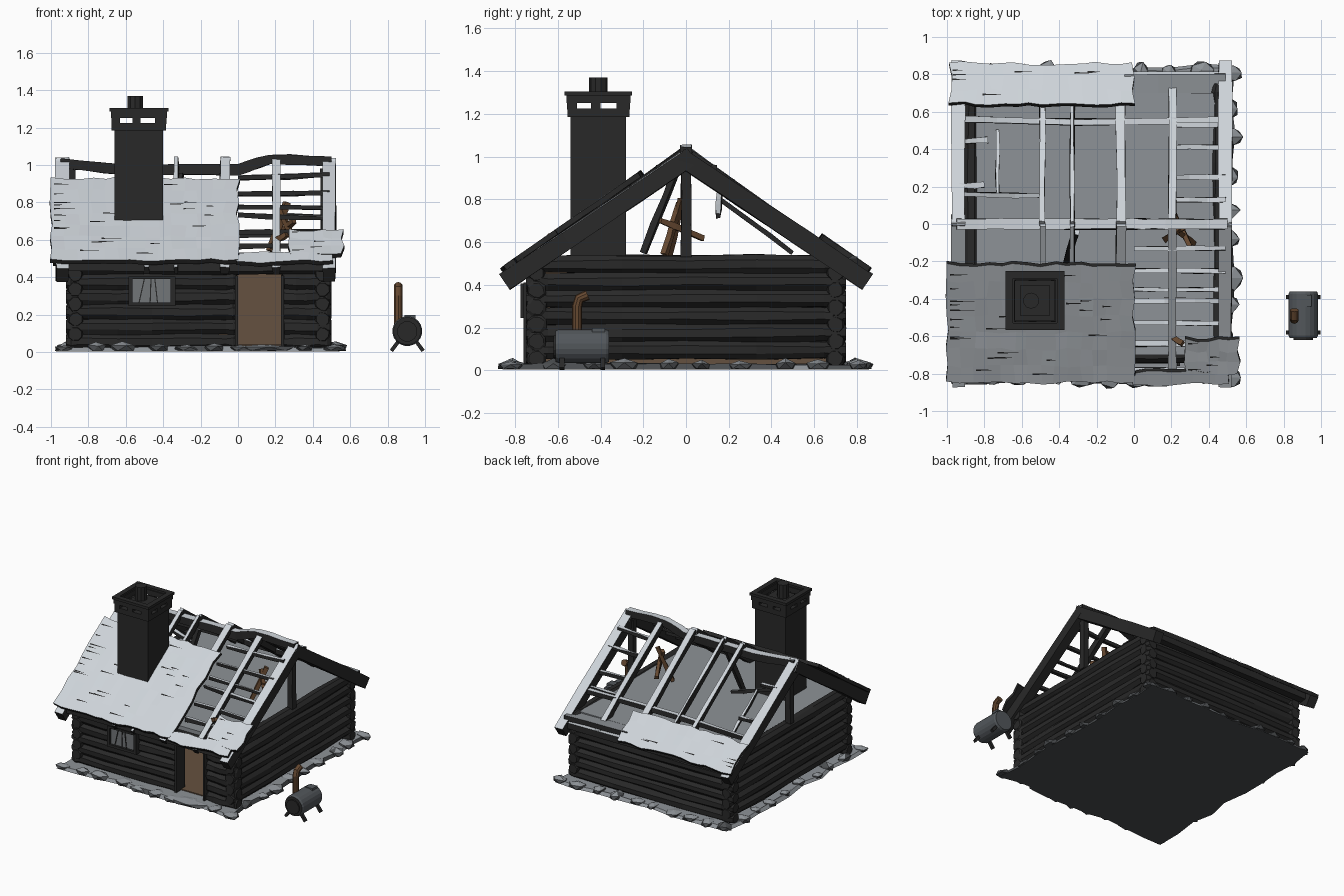
import bpy, bmesh, math, random
from mathutils import Vector

if "Cube" in bpy.data.objects:
    bpy.data.objects.remove(bpy.data.objects["Cube"])

random.seed(4)


def mat(name, r, g, b):
    m = bpy.data.materials.new(name)
    m.diffuse_color = (r, g, b, 1)
    m.use_nodes = True
    m.node_tree.nodes["Principled BSDF"].inputs["Base Color"].default_value = m.diffuse_color
    return m


DARK = mat("charred wood", .022, .022, .022)
SNOW = mat("snow", .62, .66, .70)
GREY = mat("attic grey", .27, .29, .31)
STONE = mat("base stone", .07, .075, .08)
BROWN = mat("inner wood", .13, .083, .05)
RUST = mat("rusty brown", .13, .065, .03)
IRON = mat("iron", .085, .095, .105)
GLASS = mat("window glass", .17, .18, .19)


def finish(name, bm, mats, rule=None):
    bmesh.ops.recalc_face_normals(bm, faces=bm.faces[:])
    bm.normal_update()
    if rule:
        for f in bm.faces:
            f.material_index = rule(f)
    me = bpy.data.meshes.new(name)
    bm.to_mesh(me)
    bm.free()
    for m in mats:
        me.materials.append(m)
    ob = bpy.data.objects.new(name, me)
    bpy.context.collection.objects.link(ob)
    return ob


def snowy(f):
    return 1 if f.normal.z > .5 else 0


def loft(name, pts, section, scales, mats, rule=None, jit=0.0):
    """Sweep a cross-section along a path with a scale at each point."""
    bm = bmesh.new()
    pts = [Vector(p) for p in pts]
    rings = []
    for i, p in enumerate(pts):
        d = (pts[min(i + 1, len(pts) - 1)] - pts[max(i - 1, 0)]).normalized()
        side = d.cross(Vector((0, 0, 1)))
        side = side.normalized() if side.length > .01 else Vector((1, 0, 0))
        up = side.cross(d)
        j = lambda: random.uniform(-jit, jit)
        rings.append([bm.verts.new(p + side * (a * scales[i] + j()) + up * (b * scales[i] + j()))
                      for a, b in section])
    n = len(section)
    for r, s in zip(rings, rings[1:]):
        for k in range(n):
            bm.faces.new((r[k], r[(k + 1) % n], s[(k + 1) % n], s[k]))
    bm.faces.new(rings[0])
    bm.faces.new(rings[-1])
    return finish(name, bm, mats, rule)


def circle(r, n):
    return [(r * math.cos(math.tau * (k + .5) / n), r * math.sin(math.tau * (k + .5) / n)) for k in range(n)]


def beam(name, pts, w, h, mats=(DARK, SNOW), jit=.004):
    path = []
    for p, q in zip(pts, pts[1:]):
        path += [Vector(p).lerp(Vector(q), t / 3) for t in range(3)]
    path.append(Vector(pts[-1]))
    rect = [(-w / 2, -h / 2), (w / 2, -h / 2), (w / 2, h / 2), (-w / 2, h / 2)]
    return loft(name, path, rect, [1] * len(path), mats, snowy if len(mats) > 1 else None, jit)


def log(name, p, q, r=.048):
    ts = (0, .03, .07, .3, .5, .72, .93, .97, 1)
    sc = [.75, 1, .9] + [random.uniform(.94, 1.05) for _ in range(3)] + [.9, 1, .75]
    return loft(name, [Vector(p).lerp(Vector(q), t) for t in ts], circle(r, 8), sc, [DARK], None, .004)


def box(name, x0, x1, y0, y1, z0, z1, m, flare=0):
    bm = bmesh.new()
    bmesh.ops.create_cube(bm, size=1)
    for v in bm.verts:
        s = 1 + flare * (v.co.z > 0)
        v.co = ((x0 + x1) / 2 + v.co.x * (x1 - x0) * s, (y0 + y1) / 2 + v.co.y * (y1 - y0) * s,
                (z0 + z1) / 2 + v.co.z * (z1 - z0))
    return finish(name, bm, [m])


# Irregular stone base with a doorstep and rubble around the edge
bm = bmesh.new()
corners = [(-.95, -.84), (.52, -.84), (.52, .84), (-.95, .84)]
outline = []
for (ax, ay), (bx, by) in zip(corners, corners[1:] + corners[:1]):
    outline += [(ax + (bx - ax) * t / 9 + random.uniform(-.025, .025),
                 ay + (by - ay) * t / 9 + random.uniform(-.025, .025)) for t in range(9)]
lo = [bm.verts.new((x, y, 0.004)) for x, y in outline]
hi = [bm.verts.new((x * .98, y * .98, random.uniform(.02, .035))) for x, y in outline]
bm.faces.new(lo)
bm.faces.new(hi)
for k in range(len(lo)):
    n = (k + 1) % len(lo)
    bm.faces.new((lo[k], lo[n], hi[n], hi[k]))
finish("stone_base", bm, [STONE, GREY], snowy)


def rock(name, x, y, sx, sy, h):
    bm = bmesh.new()
    bmesh.ops.create_icosphere(bm, subdivisions=1, radius=1)
    for v in bm.verts:
        k = random.uniform(.8, 1.1)
        v.co = (x + v.co.x * sx * k, y + v.co.y * sy * k, max(.006, .018 + v.co.z * h * k))
    finish(name, bm, [STONE, GREY], lambda f: 1 if f.normal.z > .85 else 0)


for k, (x, y) in enumerate(outline):
    rock("rubble_%d" % k, x * .96, y * .96, random.uniform(.04, .08), random.uniform(.04, .08), random.uniform(.02, .04))
rock("doorstep", .12, -.80, .2, .1, .025)

# Log walls, with the doorway cut through the front
for i in range(6):
    z = .055 + .08 * i
    log("back_log_%d" % i, (-.92, .70, z), (.50, .70, z))
    if i < 5:
        log("front_log_left_%d" % i, (-.92, -.70, z), (0, -.70, z))
        log("front_log_right_%d" % i, (.23, -.70, z), (.50, -.70, z))
    else:
        log("front_log_top", (-.92, -.70, z), (.50, -.70, z))
    for x in (-.87, .452):
        log("side_log_%d" % i, (x, -.75, z + .04), (x, .75, z + .04))

# Wooden lining inside, attic floor above
box("inner_floor", -.83, .41, -.70, .66, .03, .04, BROWN)
box("inner_back_wall", -.83, .41, .65, .66, .04, .52, BROWN)
for x in (-.83, .40):
    box("inner_side_wall", x, x + .01, -.66, .66, .04, .52, BROWN)
box("attic_floor", -.885, .47, -.70, .70, .50, .53, GREY)

# Door jambs and window
for x in (-.015, .23):
    box("door_jamb", x, x + .015, -.76, -.65, .03, .41, DARK)
box("window_pane", -.57, -.35, -.758, -.75, .26, .395, GLASS)
for x0, x1, z0, z1 in ((-.585, -.335, .245, .265), (-.585, -.335, .39, .405), (-.585, -.565, .25, .4),
                       (-.36, -.335, .25, .4)):
    box("window_frame", x0, x1, -.775, -.70, z0, z1, DARK)
for a, b in ((-.47, -.465), (-.43, -.445), (-.53, -.50)):
    beam("window_bar", [(a, -.76, .26), (b, -.76, .395)], .006, .006, (DARK,), 0)


# Roof frame: rafters, ridge, gable posts and battens
def rz(y, lift=0):
    return 1.025 - .72 * abs(y) + lift


def rafter(name, x, y0, y1, w, h, lift=0):
    beam(name, [(x, y0, rz(y0, lift)), (x, y1, rz(y1, lift))], w, h)


for x in (-.94, .487):
    for s in (-1, 1):
        rafter("end_rafter", x, -.03 * s, .85 * s, .07, .085)
    beam("gable_post", [(x * .95, 0, .53), (x * .95, 0, .98)], .045, .045, (DARK,))
for x, y1, w in ((-.49, .66, .03), (-.33, .66, .022), (-.07, .80, .05), (.205, .80, .04)):
    rafter("back_rafter", x, 0, y1, w, .045)
    rafter("front_rafter", x, 0, -.82, w, .045)
beam("ridge", [(-.95, 0, 1.01), (-.6, 0, .975), (0, 0, .975), (.17, 0, 1.03), (.5, 0, 1.02)], .055, .055)
for s in (-1, 1):
    for y in (.13, .25, .41, .53):
        x0 = .2 if s > 0 else 0
        beam("batten", [(x0, y * s, rz(y)), (.49, y * s, rz(y) + random.uniform(-.02, .02))], .025, .025)
    beam("wall_plate", [(-.95, .79 * s, .46), (.5, .79 * s, .455)], .05, .05)
beam("front_batten", [(0, -.35, rz(.35)), (.49, -.35, rz(.35))], .022, .022)
beam("front_batten_low", [(0, -.64, rz(.64)), (.49, -.64, rz(.64))], .03, .025)
beam("back_purlin", [(-.95, .56, rz(.56)), (-.3, .545, rz(.55)), (.49, .555, rz(.55))], .035, .035)
for y, x1 in ((.44, -.78), (.2, -.80)):
    beam("broken_batten", [(-.95, y, rz(y)), (x1, y + .01, rz(y))], .03, .025)
beam("fallen_plank", [(-.92, .16, .86), (-.5, .15, .72)], .025, .02)
beam("leaning_plank", [(-.73, .5, .55), (-.73, .16, .8)], .02, .02)
beam("broken_strut", [(-.36, -.2, .55), (-.31, -.04, .95)], .035, .03)
beam("back_edge_board", [(-.05, .74, rz(.74, .02)), (.49, .75, rz(.75, .02))], .11, .035, (DARK, GREY))

# Broken sticks lying in the attic
for p, q in (((.17, -.08, .54), (.26, -.02, .80)), ((.32, -.1, .54), (.22, -.03, .78)), ((.2, .08, .62), (.3, -.12, .70)),
             ((.2, -.60, .59), (.26, -.64, .63))):
    beam("loose_stick", [p, q], .028, .028, (RUST,))


# Snow-covered roof sheets with cracks
def top(y):
    return 1.082 - .695 * abs(y)


def sheet(name, x0, x1, y0, y1, nx, ny, cracks):
    bm = bmesh.new()
    rows = []
    for j in range(ny + 1):
        row = []
        for i in range(nx + 1):
            x = x0 + (x1 - x0) * i / nx + random.uniform(-.012, .012)
            y = y0 + (y1 - y0) * j / ny + random.uniform(-.01, .01)
            row.append(bm.verts.new((x, y, top(y) + random.uniform(-.003, .003))))
        rows.append(row)
    for j in range(ny):
        for i in range(nx):
            bm.faces.new((rows[j][i], rows[j][i + 1], rows[j + 1][i + 1], rows[j + 1][i]))
    ob = finish(name, bm, [SNOW, DARK])
    if ob.data.polygons[0].normal.z < 0:
        ob.data.flip_normals()
    m = ob.modifiers.new("thickness", "SOLIDIFY")
    m.thickness, m.offset = .025, -1
    m.material_offset = m.material_offset_rim = 1
    bm = bmesh.new()
    for k in range(cracks):
        y = y0 + (y1 - y0) * random.uniform(.06, .94)
        left = k % 3 == 0
        x = x0 + .01 if left else random.uniform(x0 + .1, x1 - .15)
        ln = random.uniform(.05, .14)
        vs = [(x, y - .005), (x + ln, y), (x, y + .004)]
        bm.faces.new([bm.verts.new((a, b, top(b) + .005)) for a, b in vs])
    if cracks:
        finish(name + "_cracks", bm, [DARK])


sheet("front_roof", -.995, 0, -.85, -.22, 14, 7, 26)
sheet("back_roof", -.98, 0, .645, .86, 14, 3, 7)
sheet("front_eave_patch", .28, .56, -.80, -.62, 5, 3, 4)
sheet("front_eave_strip", 0, .5, -.86, -.79, 8, 1, 0)

# Chimney with open vented cap and flue
box("chimney_stack", -.66, -.40, -.54, -.28, .53, 1.19, DARK)


def ring(name, h, z0, z1):
    for s in (-1, 1):
        box(name, -.53 - h, -.53 + h, -.41 + s * (h - .02) - .02, -.41 + s * (h - .02) + .02, z0, z1, DARK)
        box(name, -.53 + s * (h - .02) - .02, -.53 + s * (h - .02) + .02, -.41 - h, -.41 + h, z0, z1, DARK)


ring("cap_lower", .145, 1.185, 1.225)
ring("cap_upper", .15, 1.25, 1.29)
ring("cap_rim", .158, 1.285, 1.305)
for s in (-1, 1):
    for a, b in ((-.147, -.10), (-.035, .01), (.085, .147)):
        box("cap_pier", -.53 + a, -.53 + b, -.41 + s * .128 - .019, -.41 + s * .128 + .019, 1.22, 1.255, DARK)
        box("cap_pier_side", -.53 + s * .128 - .019, -.53 + s * .128 + .019, -.41 + a, -.41 + b, 1.22, 1.255, DARK)
loft("flue", [(-.55, -.41, 1.26), (-.55, -.41, 1.37)], circle(.043, 10), [1, 1], [DARK])
box("flue_plate", -.61, -.45, -.49, -.33, 1.255, 1.265, DARK)

# Barrel stove beside the house
loft("stove_body", [(.905, -.61, .112), (.905, -.595, .112), (.905, -.375, .112), (.905, -.36, .112)],
     circle(.08, 20), [.92, 1, 1, .92], [IRON, DARK], lambda f: 1 if f.normal.y < -.9 else 0)
loft("stove_door", [(.905, -.62, .11), (.905, -.605, .11)], circle(.055, 12), [1, 1], [DARK])
loft("stove_pipe", [(.857, -.51, .15), (.857, -.51, .30), (.857, -.50, .335), (.857, -.46, .352)],
     circle(.024, 10), [1, 1, 1, 1], [RUST])
box("stove_lid", .89, .95, -.44, -.38, .18, .197, IRON)
for x, s in ((.86, -1), (.95, 1)):
    for y in (-.58, -.39):
        beam("stove_leg", [(x, y, .06), (x + s * .04, y, 0.006)], .022, .02, (DARK,), 0)
